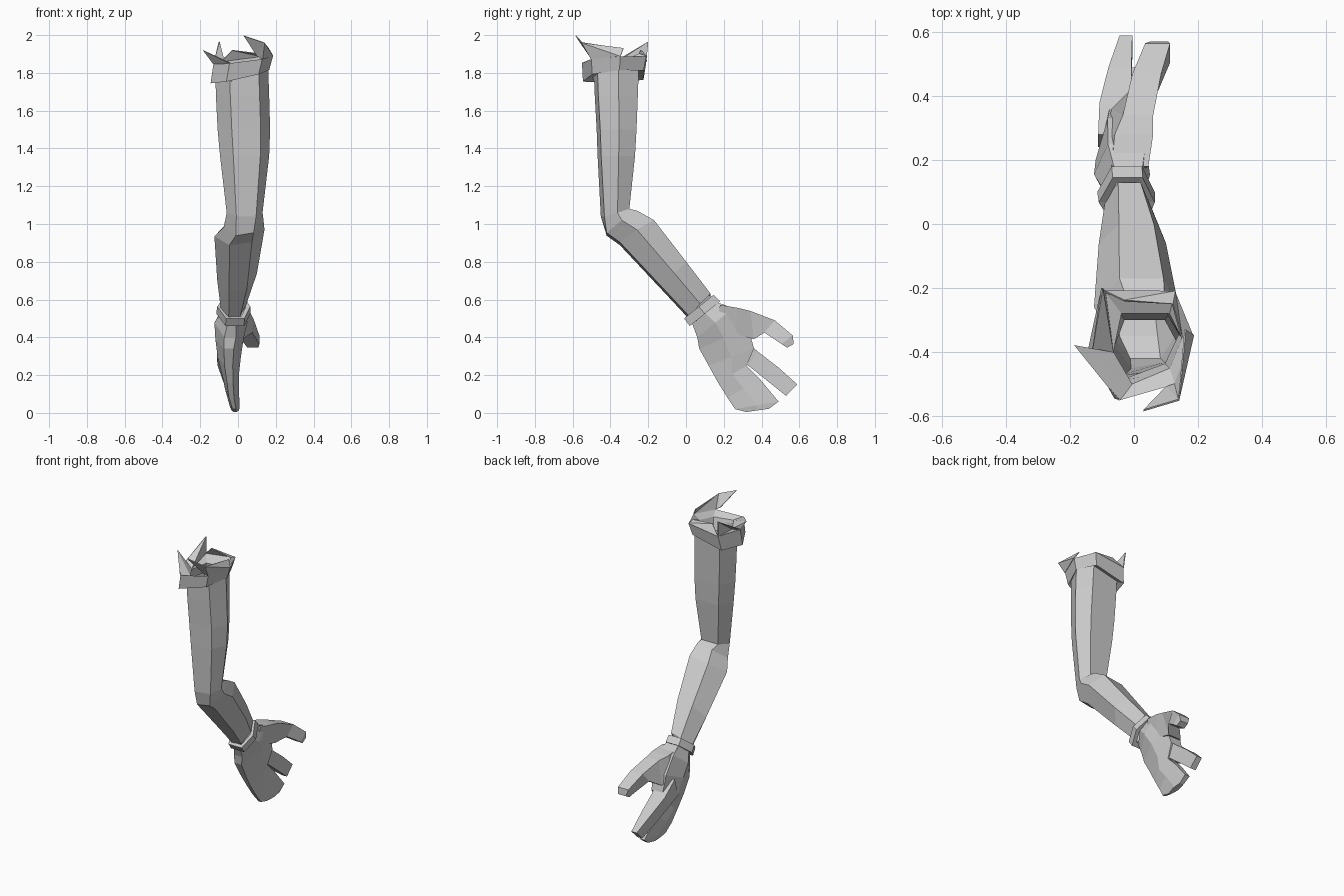
import bpy, bmesh
from mathutils import Vector

if "Cube" in bpy.data.objects:
    bpy.data.objects.remove(bpy.data.objects["Cube"])

grey = bpy.data.materials.new("plain grey")
grey.use_nodes = True
grey.diffuse_color = (0.6, 0.6, 0.6, 1)
grey.node_tree.nodes["Principled BSDF"].inputs["Base Color"].default_value = (0.6, 0.6, 0.6, 1)


def section(yf, zf, yb, zb, x0, x1, front=(.27, .82), back=(.16, .82), tilt=0.0, skew=0.0):
    """Six-sided cross-section from a front edge, a back edge and a width."""
    f, b = Vector((0, yf, zf)), Vector((0, yb, zb))
    spots = [(front[0], 0), (front[1], 0), (1, .5), (back[1], 1), (back[0], 1), (0, .5)]
    ring = []
    for u, v in spots:
        p = f.lerp(b, v)
        p.x = x0 + (x1 - x0) * u
        p.y += skew * (u - .5) * (1 - v)
        p.z += tilt * (u - .5)
        ring.append(p)
    return ring


def finish(name, bm):
    bmesh.ops.recalc_face_normals(bm, faces=bm.faces)
    mesh = bpy.data.meshes.new(name)
    bm.to_mesh(mesh)
    bm.free()
    mesh.materials.append(grey)
    obj = bpy.data.objects.new(name, mesh)
    bpy.context.collection.objects.link(obj)
    return obj


def loft(name, rings, cap_start=False, cap_end=False, closed=False):
    """Skin a list of cross-sections with flat quads."""
    bm = bmesh.new()
    loops = [[bm.verts.new(p) for p in ring] for ring in rings]
    pairs = list(zip(loops, loops[1:]))
    if closed:
        pairs.append((loops[-1], loops[0]))
    for a, b in pairs:
        n = len(a)
        for i in range(n):
            j = (i + 1) % n
            bm.faces.new((a[i], a[j], b[j], b[i]))
    if cap_start:
        bm.faces.new(loops[0])
    if cap_end:
        bm.faces.new(loops[-1])
    return finish(name, bm)


# Upper arm, bent elbow and forearm in one open sleeve
upper = [section(*r, skew=.035) for r in (
    (-.48, 1.82, -.25, 1.82, -.12, .16),
    (-.475, 1.68, -.255, 1.68, -.117, .165),
    (-.465, 1.5, -.262, 1.5, -.108, .17),
    (-.46, 1.36, -.27, 1.36, -.095, .165),
    (-.443, 1.04, -.30, 1.08, -.06, .13))]
lower = [section(*r, front=(.3, .75), back=(.3, .82), tilt=.035) for r in (
    (-.42, .945, -.26, 1.06, -.075, .135),
    (-.35, .895, -.17, 1.01, -.125, .14),
    (-.12, .65, 0, .79, -.11, .10),
    (.02, .50, .13, .62, -.09, .045))]
loft("arm", upper + lower)

# Wrist band
loft("wrist_band", [section(*r, back=(.25, .78)) for r in (
    (.01, .51, .13, .61, -.085, .04),
    (-.01, .50, .145, .625, -.11, .065),
    (.02, .46, .18, .59, -.115, .065),
    (.045, .48, .16, .575, -.09, .04))], closed=True)

# Palm running into the joined lower fingers
loft("palm_and_joined_fingers", [section(*r, front=(.3, .65), back=(.25, .92)) for r in (
    (.03, .48, .165, .585, -.09, .035),
    (.06, .40, .25, .555, -.125, .05),
    (.07, .34, .33, .45, -.12, .03),
    (.12, .25, .36, .34, -.108, .015),
    (.17, .16, .32, .25, -.085, .005),
    (.22, .08, .39, .18, -.07, .005),
    (.26, .02, .49, .06, -.045, .008),
    (.32, .005, .44, .022, -.035, .006))], cap_end=True)


def digit(name, rings):
    """Four-sided finger from its lower edge, upper edge, width and sideways lean."""
    loft(name, [[Vector(p) for p in ((x0 - lean, ya, za), (x1 - lean, ya, za),
                                     (x1, yb, zb), (x0, yb, zb))]
                for ya, za, yb, zb, x0, x1, lean in rings], cap_start=True, cap_end=True)


digit("upper_finger", (
    (.24, .29, .28, .41, -.112, .0, 0),
    (.33, .25, .38, .325, -.108, -.01, 0),
    (.43, .17, .49, .24, -.08, -.008, 0),
    (.53, .09, .59, .15, -.045, -.005, 0)))
digit("thumb", (
    (.16, .45, .18, .572, -.07, .045, .03),
    (.25, .42, .28, .555, -.06, .06, .04),
    (.36, .39, .34, .54, -.035, .06, .035),
    (.415, .425, .47, .49, -.005, .085, .01),
    (.505, .365, .565, .41, .035, .113, 0),
    (.535, .345, .57, .365, .05, .108, 0)))

# Torn sleeve cuff: a thick tilted band with ragged points
cuff_rings = [section(*r, back=(.12, .82), tilt=t, skew=.09) for r, t in (
    ((-.475, 1.79, -.255, 1.80, -.115, .155), .06),
    ((-.525, 1.77, -.225, 1.79, -.145, .165), .07),
    ((-.53, 1.86, -.21, 1.875, -.13, .185), .04),
    ((-.48, 1.84, -.28, 1.84, -.065, .15), .02),
    ((-.465, 1.76, -.27, 1.76, -.10, .14), .02))]
loft("cuff", cuff_rings, closed=True)


def scrap(name, points):
    """Thin torn flap, fanned into triangles."""
    bm = bmesh.new()
    v = [bm.verts.new(p) for p in points]
    for a, b in zip(v[1:], v[2:]):
        bm.faces.new((v[0], a, b))
    obj = finish(name, bm)
    cloth = obj.modifiers.new("thickness", "SOLIDIFY")
    cloth.thickness = .006
    cloth.offset = 0


rim, lip = cuff_rings[2], cuff_rings[3]
scrap("torn_point_right", (Vector((-.185, -.38, 1.92)), rim[0], lip[0], lip[5], rim[5], rim[0]))
scrap("torn_point_back", (Vector((-.10, -.2, 1.965)), rim[5], lip[5], rim[4]))
scrap("torn_flap_left", (Vector((.14, -.55, 1.96)), Vector((.03, -.583, 1.997)),
                         Vector((.10, -.51, 1.89)), rim[1], rim[2], Vector((.16, -.33, 1.93))))
scrap("torn_flap_back", (rim[3], lip[2], Vector((.12, -.25, 1.90)),
                         Vector((-.03, -.24, 1.92)), rim[4]))
